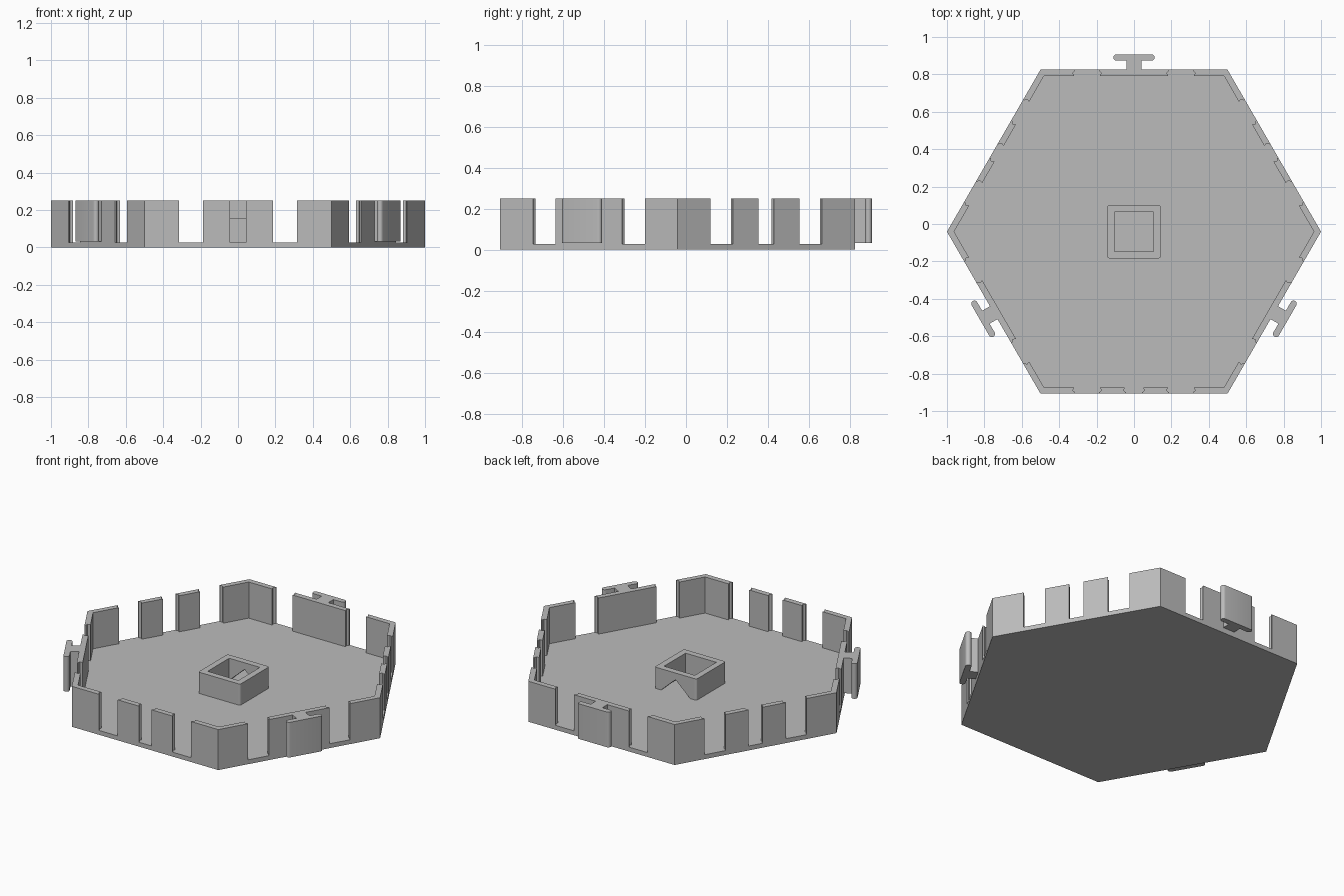
import bpy, bmesh
from math import sin, cos, pi, radians, sqrt
from mathutils import Vector

if "Cube" in bpy.data.objects:
    bpy.data.objects.remove(bpy.data.objects["Cube"])

CENTRE_Y = -0.041
APOTHEM = sqrt(3) / 2
FLOOR, TOP = 0.027, 0.25
WALL = 0.033
OPEN, POST, SLOT = 0.315, 0.187, 0.043   # positions along a side
GROOVE = 0.012

grey = bpy.data.materials.new("plain grey")
grey.use_nodes = True
grey.diffuse_color = (0.5, 0.5, 0.5, 1)
grey.node_tree.nodes["Principled BSDF"].inputs["Base Color"].default_value = (0.5, 0.5, 0.5, 1)


def prism(name, points, z0, z1):
    """Extrude a flat outline from z0 to z1."""
    bm = bmesh.new()
    face = bm.faces.new([bm.verts.new((p[0], p[1], z0)) for p in points])
    new = bmesh.ops.extrude_face_region(bm, geom=[face])["geom"]
    bmesh.ops.translate(bm, vec=(0, 0, z1 - z0),
                        verts=[v for v in new if isinstance(v, bmesh.types.BMVert)])
    bmesh.ops.recalc_face_normals(bm, faces=bm.faces)
    mesh = bpy.data.meshes.new(name)
    bm.to_mesh(mesh)
    bm.free()
    mesh.materials.append(grey)
    obj = bpy.data.objects.new(name, mesh)
    bpy.context.collection.objects.link(obj)
    return obj


def on_side(angle, t, d):
    """Point at t along a side and d outward from its outer face."""
    a = radians(angle)
    r = APOTHEM + d
    return (r * cos(a) - t * sin(a), r * sin(a) + t * cos(a) + CENTRE_Y)


def end(angle, t, s):
    """Grooved wall end, outer to inner; s points into the opening."""
    return [on_side(angle, t, 0), on_side(angle, t, -WALL * 0.2),
            on_side(angle, t - s * GROOVE, -WALL * 0.5),
            on_side(angle, t - s * GROOVE * 0.5, -WALL)]


def arc(cx, cy, r, start, stop, steps):
    return [(cx + r * cos(radians(start + (stop - start) * i / steps)),
             cy + r * sin(radians(start + (stop - start) * i / steps)))
            for i in range(steps + 1)]


def straight_wall(name, angle, t0, t1):
    prism(name, end(angle, t0, -1) + end(angle, t1, 1)[::-1], FLOOR, TOP)


# Hexagonal floor
prism("floor", [(cos(k * pi / 3), sin(k * pi / 3) + CENTRE_Y) for k in range(6)], 0, FLOOR)

# Walls folded around each corner
for k in range(6):
    a = 30 + 60 * k
    inner = 0.5 - WALL / sqrt(3)
    outline = end(a, OPEN, -1)[::-1] + [on_side(a, 0.5, 0)]
    outline += end(a + 60, -OPEN, 1) + [on_side(a, inner, -WALL)]
    prism(f"corner_wall_{k + 1}", outline, FLOOR, TOP)

# T-shaped hooks with their backing walls
BAR_R, BAR_HALF, BAR_D, STEM = 0.017, 0.093, 0.0655, 0.04
bar_in = BAR_D - BAR_R
hook = [(-STEM, -0.001), (STEM, -0.001), (STEM, bar_in)]
hook += arc(BAR_HALF, BAR_D, BAR_R, -90, 90, 10)
hook += arc(-BAR_HALF, BAR_D, BAR_R, 90, 270, 10) + [(-STEM, bar_in)]
for i, a in enumerate((90, 210, 330)):
    straight_wall(f"hook_wall_{i + 1}", a, -POST, POST)
    obj = prism(f"hook_{i + 1}", [on_side(a, t, d) for t, d in hook], FLOOR + 0.006, TOP)
    bpy.context.view_layer.objects.active = obj
    obj.select_set(True)
    bpy.ops.object.shade_smooth_by_angle(angle=radians(30))
    obj.select_set(False)

# Paired posts forming a slot for a hook
for i, a in enumerate((30, 150, 270)):
    straight_wall(f"slot_post_{i + 1}_a", a, SLOT, POST)
    straight_wall(f"slot_post_{i + 1}_b", a, -POST, -SLOT)

# Central square socket with a pointed opening at the back
HALF, HOLE, R = 0.143, 0.105, 0.012
outline = []
for q, (sx, sy) in enumerate(((1, 1), (-1, 1), (-1, -1), (1, -1))):
    outline += arc(sx * (HALF - R), sy * (HALF - R) + CENTRE_Y, R, 90 * q, 90 * q + 90, 3)
socket = prism("centre_socket", outline, FLOOR, 0.158)
hole = prism("hole_cutter", [(x * HOLE, y * HOLE + CENTRE_Y)
                             for x, y in ((1, 1), (-1, 1), (-1, -1), (1, -1))], 0, 0.3)
notch = prism("notch_cutter", [(-0.11, -0.01), (0.11, -0.01), (0, 0.09)], 0, 0.2)
notch.rotation_euler = (pi / 2, 0, 0)
notch.location = Vector((0, 0.2, FLOOR))
bpy.context.view_layer.update()
bpy.context.view_layer.objects.active = socket
for cutter in (hole, notch):
    cutter.hide_render = True
    mod = socket.modifiers.new("cut", "BOOLEAN")
    mod.operation = "DIFFERENCE"
    mod.solver = "EXACT"
    mod.object = cutter
    bpy.ops.object.modifier_apply(modifier=mod.name)
    bpy.data.objects.remove(cutter)
